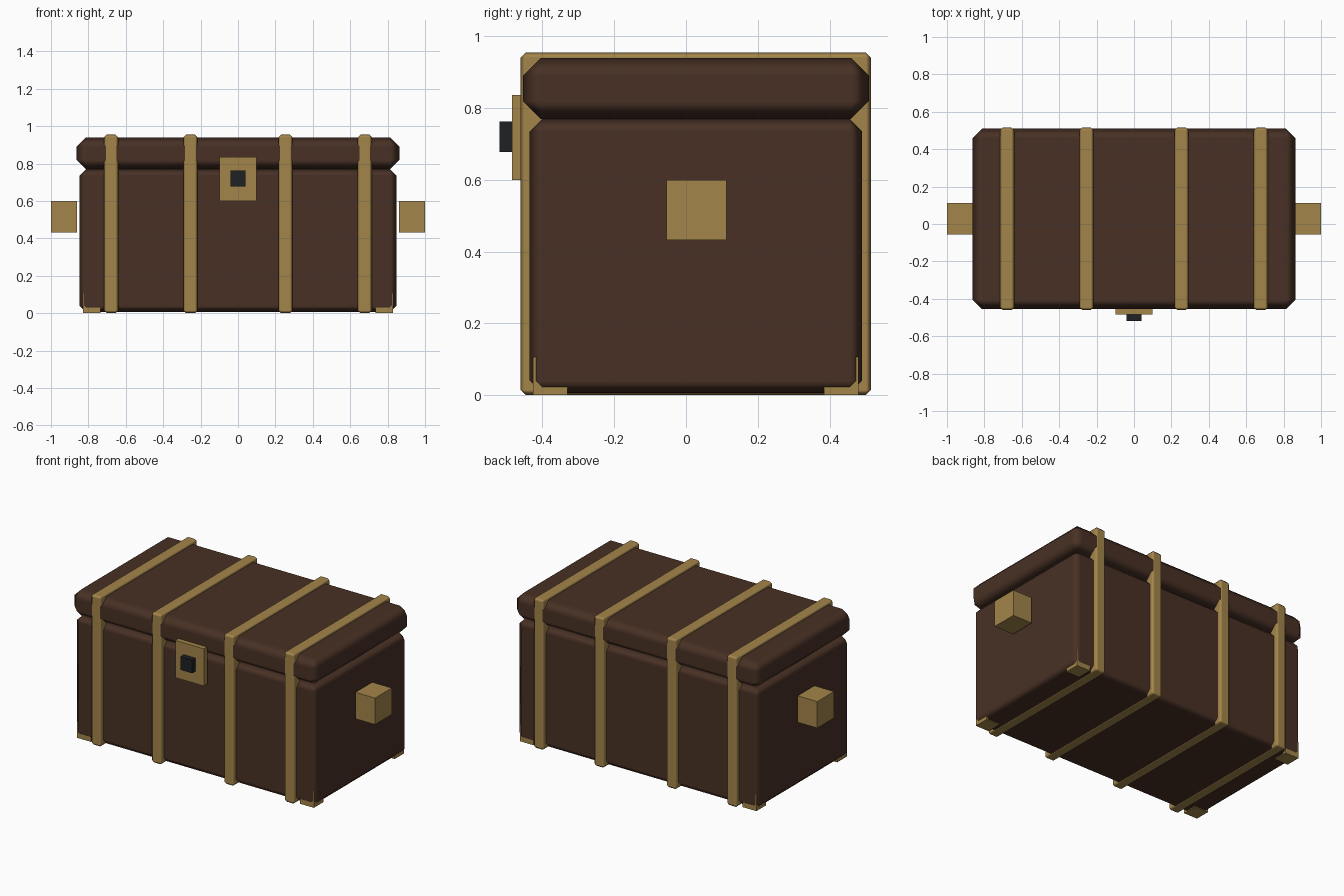
import bpy

if "Cube" in bpy.data.objects:
    bpy.data.objects.remove(bpy.data.objects["Cube"])


def material(name, rgb):
    m = bpy.data.materials.new(name)
    m.diffuse_color = (*rgb, 1)
    m.use_nodes = True
    m.node_tree.nodes["Principled BSDF"].inputs["Base Color"].default_value = m.diffuse_color
    return m


WOOD = material("dark_wood", (0.065, 0.03, 0.018))
BRASS = material("brass", (0.37, 0.235, 0.07))
IRON = material("black_iron", (0.013, 0.015, 0.017))
CY = 0.0275  # depth centre of the trunk


def box(name, x, y, z, mat, bevel=0):
    """Box from (min, max) ranges, optionally with a softened chamfer."""
    spans = (x, y, z)
    bpy.ops.mesh.primitive_cube_add(size=1, location=[(a + b) / 2 for a, b in spans])
    ob = bpy.context.object
    ob.name = name
    ob.scale = [b - a for a, b in spans]
    bpy.ops.object.transform_apply(location=False, rotation=False, scale=True)
    ob.data.materials.append(mat)
    if bevel:
        mod = ob.modifiers.new("chamfer", 'BEVEL')
        mod.width = bevel
        mod.segments = 1
        mod.harden_normals = True
        bpy.ops.object.shade_smooth()
    return ob


def around(c, half):
    return (c - half, c + half)


# Trunk body and overhanging lid
box("body", around(0, 0.848), around(CY, 0.463), (0.006, 0.77), WOOD, 0.035)
box("lid", around(0, 0.863), around(CY, 0.482), (0.77, 0.94), WOOD, 0.05)

# Four brass straps wrapping the trunk
for i, x in enumerate((-0.678, -0.254, 0.254, 0.678)):
    box(f"strap_{i + 1}", around(x, 0.038), around(CY, 0.488), (0.0, 0.955), BRASS, 0.015)

# Side handles and bottom corner feet
for sx, side in ((-1, "left"), (1, "right")):
    box(f"{side}_handle", around(sx * 0.931, 0.069), (-0.055, 0.113), (0.432, 0.6), BRASS)
    for sy, end in ((-1, "front"), (1, "back")):
        box(f"{end}_{side}_corner", around(sx * 0.782, 0.048),
            around(CY + sy * 0.405, 0.048), (0.0, 0.106), BRASS)

# Lock plate and keyhole block
box("lock_plate", around(0, 0.1), (-0.485, -0.45), (0.6, 0.836), BRASS)
box("lock_keyhole", around(0, 0.041), (-0.519, -0.48), (0.678, 0.762), IRON)
